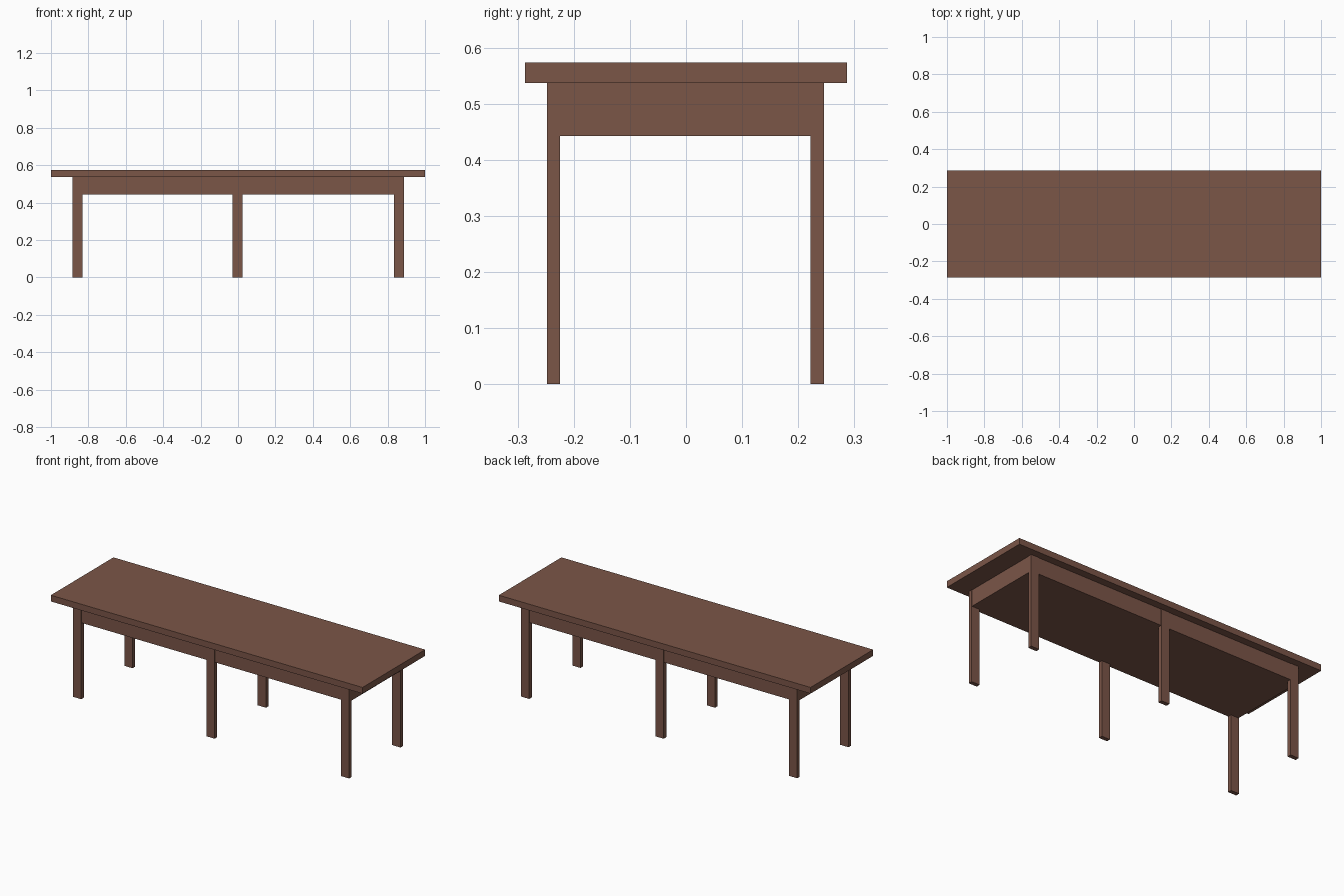
import bpy

if "Cube" in bpy.data.objects:
    bpy.data.objects.remove(bpy.data.objects["Cube"])

# One brown wood colour for the whole table
wood = bpy.data.materials.new("brown wood")
wood.diffuse_color = (0.198, 0.092, 0.064, 1.0)
wood.use_nodes = True
wood.node_tree.nodes["Principled BSDF"].inputs["Base Color"].default_value = wood.diffuse_color


def box(name, x0, x1, y0, y1, z0, z1):
    """Axis-aligned box given by its limits."""
    bpy.ops.mesh.primitive_cube_add(size=1)
    ob = bpy.context.object
    ob.name = name
    lo, hi = (x0, y0, z0), (x1, y1, z1)
    for v in ob.data.vertices:
        v.co = [b if c > 0 else a for a, b, c in zip(lo, hi, v.co)]
    ob.data.materials.append(wood)
    return ob


TOP_Z, UNDER_Z, APRON_Z = 0.573, 0.537, 0.442

# Table top
box("table_top", -1.0, 1.0, -0.287, 0.287, UNDER_Z, TOP_Z)

# Closed apron block under the top, set back a hair from the legs
box("apron", -0.882, 0.885, -0.246, 0.2435, APRON_Z, UNDER_Z)

# Six flat board legs in two rows
leg_columns = {"left": (-0.885, -0.832), "middle": (-0.029, 0.024), "right": (0.834, 0.887)}
leg_rows = {"front": (-0.248, -0.225), "back": (0.222, 0.2455)}
for row, (y0, y1) in leg_rows.items():
    for col, (x0, x1) in leg_columns.items():
        box(f"{row}_{col}_leg", x0, x1, y0, y1, 0.0, UNDER_Z)
